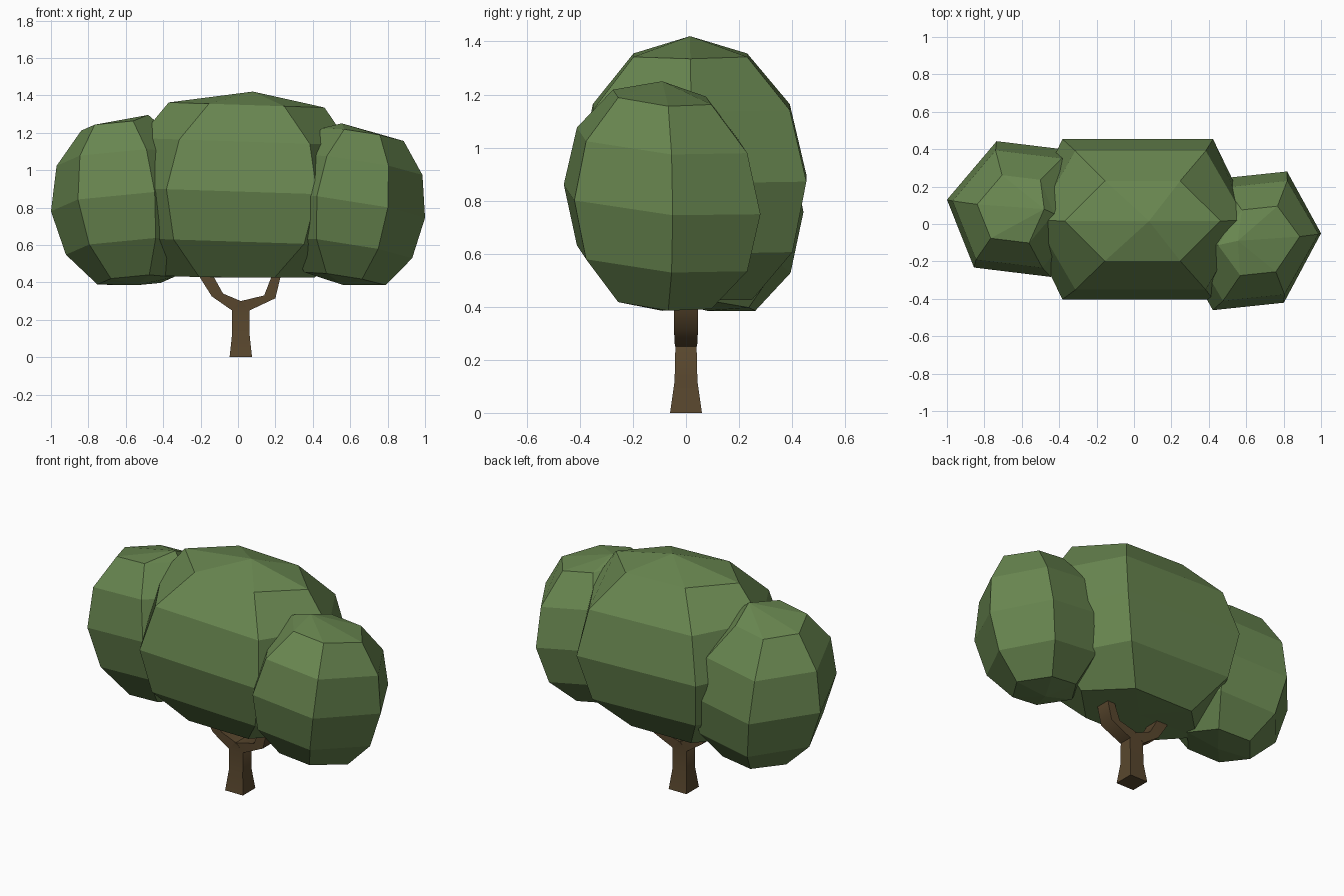
import bpy, math
from mathutils import Vector

if "Cube" in bpy.data.objects:
    bpy.data.objects.remove(bpy.data.objects["Cube"])


def material(name, rgb):
    m = bpy.data.materials.new(name)
    m.diffuse_color = (*rgb, 1)
    m.use_nodes = True
    m.node_tree.nodes["Principled BSDF"].inputs["Base Color"].default_value = m.diffuse_color
    return m


LEAF = material("leaf_green", (0.14, 0.24, 0.08))
BARK = material("bark_brown", (0.10, 0.063, 0.027))


def add_mesh(name, verts, faces, mat):
    me = bpy.data.meshes.new(name)
    me.from_pydata(verts, [], faces)
    me.materials.append(mat)
    ob = bpy.data.objects.new(name, me)
    bpy.context.collection.objects.link(ob)
    return ob


def leaf_clump(name, centre, side, front, up, k=0.5, bulge=1.0, tip=0.0, floor=0.0):
    """Skewed six-sided sphere; side/front/up are its half axes, k squares off its plan,
    bulge below 1 fattens the ends, tip shifts the top point in x."""
    c, u, f, w = map(Vector, (centre, side, front, up))
    verts = [c + w + Vector((tip, 0, 0))]
    for r in range(1, 6):
        t = math.radians(30 * r)
        s = math.sin(t)
        for a, b in ((1, 0), (k, -.866), (-k, -.866), (-1, 0), (-k, .866), (k, .866)):
            scale = s if b else s ** bulge
            verts.append(c + scale * (a * u + b * f) + math.cos(t) * w)
    verts.append(c - w)
    for v in verts:
        v.z = max(v.z, floor)
    faces = []
    for i in range(6):
        j = (i + 1) % 6
        faces.append((0, 1 + i, 1 + j))
        for r in range(4):
            a = 1 + 6 * r
            faces.append((a + i, a + 6 + i, a + 6 + j, a + j))
        faces.append((25 + i, 31, 25 + j))
    # keep normals outward for either handedness of the axes
    if u.cross(-f).dot(w) < 0:
        faces = [fc[::-1] for fc in faces]
    return add_mesh(name, verts, faces, LEAF)


def limb(name, sections):
    """Square limb: each section is (x1, z1, x2, z2, half depth)."""
    verts, faces = [], []
    for x1, z1, x2, z2, d in sections:
        verts += [(x1, -d, z1), (x2, -d, z2), (x2, d, z2), (x1, d, z1)]
    for s in range(len(sections) - 1):
        for i in range(4):
            j = (i + 1) % 4
            a = 4 * s
            faces.append((a + i, a + j, a + 4 + j, a + 4 + i))
    n = len(verts)
    faces += [(3, 2, 1, 0), (n - 4, n - 3, n - 2, n - 1)]
    ob = add_mesh(name, verts, faces, BARK)
    ob.data.shade_smooth()
    ob.data.set_sharp_from_angle(angle=math.radians(62))
    return ob


# Canopy
leaf_clump("middle_canopy", (0.02, 0.025, 0.885), (0.61, 0, -0.02), (0, -0.495, 0),
           (0.03, -0.01, 0.535), k=0.66, bulge=0.55, tip=0.03, floor=0.425)
leaf_clump("left_canopy", (-0.59, 0.08, 0.82), (-0.41, 0.05, -0.04), (-0.07, -0.39, 0.05),
           (-0.05, 0.0, 0.475), tip=0.16, floor=0.385)
leaf_clump("right_canopy", (0.62, -0.09, 0.805), (0.38, 0.04, -0.06), (-0.01, -0.405, 0.03),
           (0.055, 0, 0.445), bulge=0.8, tip=-0.12, floor=0.385)

# Trunk, tapering into the fork
limb("trunk", [(-.045, 0, .075, 0, .06), (-.032, .12, .062, .12, .043),
               (-.032, .25, .062, .25, .04), (.01, .3, .02, .3, .045)])
# Branches
limb("left_branch", [(-.032, .25, .015, .30, .042), (-.14, .325, -.08, .34, .045),
                     (-.20, .42, -.13, .43, .045), (-.24, .52, -.17, .52, .04)])
limb("right_branch", [(.015, .30, .062, .25, .042), (.14, .33, .20, .315, .045),
                      (.175, .42, .225, .42, .045), (.20, .52, .25, .52, .04)])
